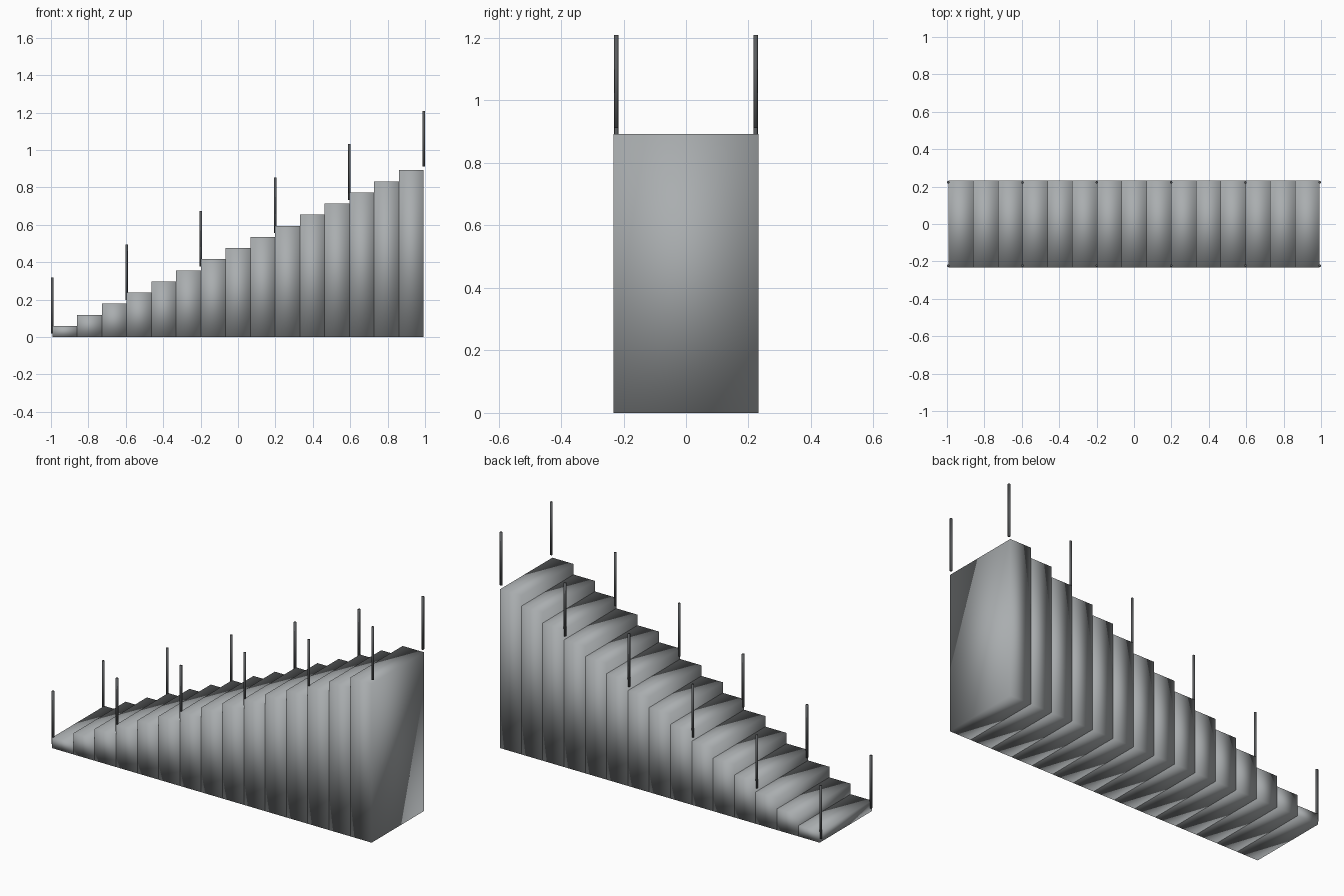
import bpy, bmesh
from mathutils import Matrix, Vector

default = bpy.data.objects.get("Cube")
if default:
    bpy.data.objects.remove(default, do_unlink=True)

STEPS = 15
HALF_LENGTH = 0.993
HALF_WIDTH = 0.232
RUN = 2 * HALF_LENGTH / STEPS
RISE = 0.0595


def make_material(name, colour):
    mat = bpy.data.materials.new(name)
    mat.use_nodes = True
    mat.diffuse_color = colour
    mat.node_tree.nodes["Principled BSDF"].inputs["Base Color"].default_value = colour
    return mat


def finish(bm, name, mat):
    """Turn a bmesh into a smooth-shaded object."""
    for face in bm.faces:
        face.smooth = True
    mesh = bpy.data.meshes.new(name)
    bm.to_mesh(mesh)
    bm.free()
    mesh.materials.append(mat)
    obj = bpy.data.objects.new(name, mesh)
    bpy.context.collection.objects.link(obj)
    return obj


def add_block(name, centre, size, mat):
    bm = bmesh.new()
    bmesh.ops.create_cube(bm, size=1)
    bmesh.ops.scale(bm, vec=Vector(size), verts=bm.verts)
    bmesh.ops.translate(bm, vec=Vector(centre), verts=bm.verts)
    return finish(bm, name, mat)


def add_post(name, x, y, bottom, height, mat):
    bm = bmesh.new()
    bmesh.ops.create_cone(
        bm, cap_ends=True, segments=8, radius1=0.007, radius2=0.007, depth=height,
        matrix=Matrix.Translation((x, y, bottom + height / 2)))
    return finish(bm, name, mat)


stone = make_material("grey stone", (0.40, 0.42, 0.43, 1))
metal = make_material("dark metal", (0.10, 0.105, 0.11, 1))

# Solid steps, each reaching the ground
for i in range(STEPS):
    height = RISE * (i + 1)
    x = -HALF_LENGTH + RUN * (i + 0.5)
    add_block(f"step_{i + 1}", (x, 0, height / 2), (RUN, 2 * HALF_WIDTH, height), stone)

# Railing posts along both edges, following the slope
POSTS = 6
for side, y in (("front", -0.223), ("back", 0.223)):
    for k in range(POSTS):
        t = k / (POSTS - 1)
        x = -HALF_LENGTH + 2 * HALF_LENGTH * t
        bottom = RISE / 3 + RISE * STEPS * t
        add_post(f"{side}_post_{k + 1}", x, y, bottom, RISE * 5, metal)
